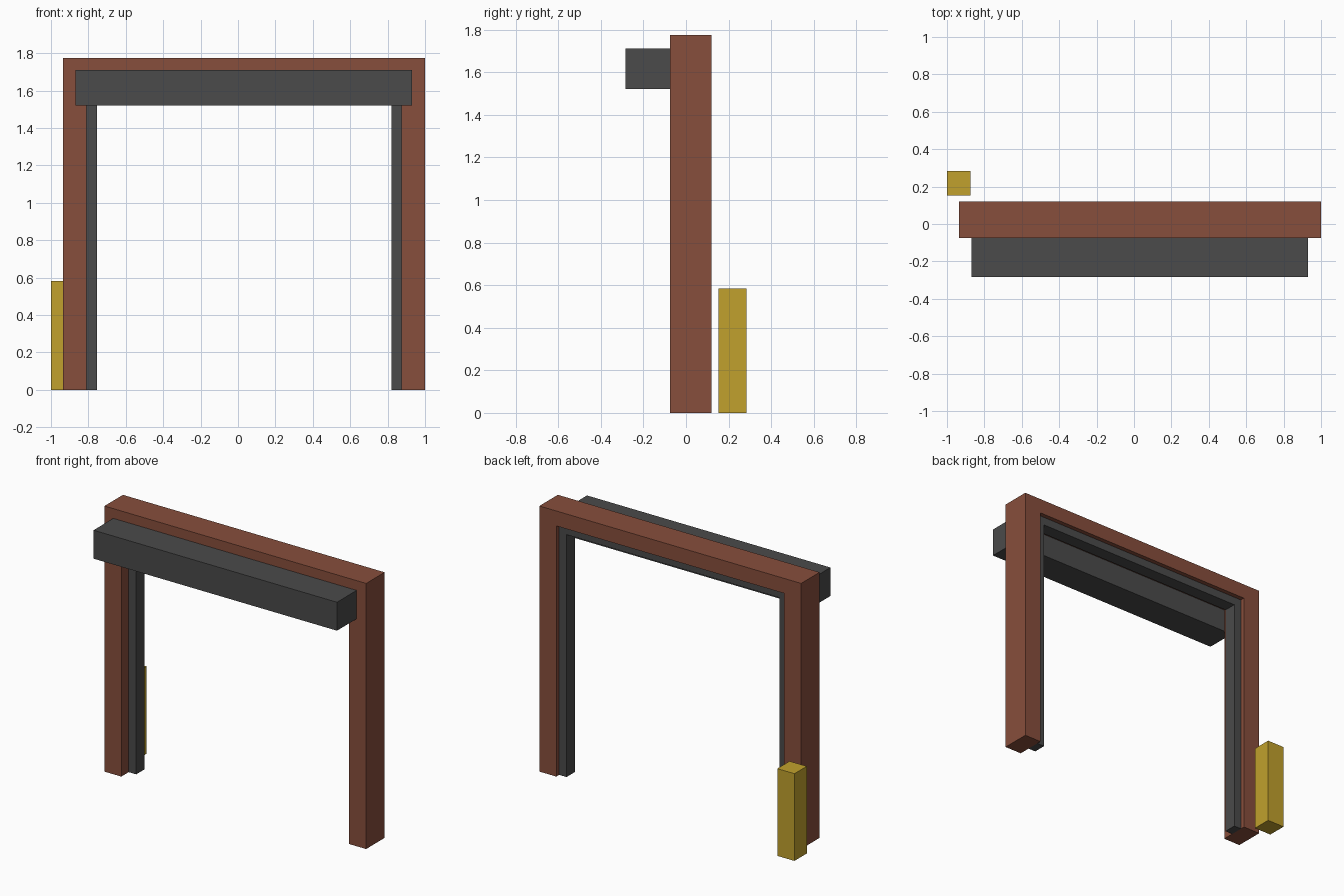
import bpy
import bmesh

default = bpy.data.objects.get("Cube")
if default:
    bpy.data.objects.remove(default, do_unlink=True)


def material(name, rgb):
    mat = bpy.data.materials.new(name)
    mat.use_nodes = True
    mat.diffuse_color = (*rgb, 1)
    mat.node_tree.nodes["Principled BSDF"].inputs["Base Color"].default_value = (*rgb, 1)
    return mat


brick = material("brick red", (0.245, 0.077, 0.045))
steel = material("dark grey steel", (0.069, 0.069, 0.069))
yellow = material("safety yellow", (0.533, 0.356, 0.026))


def extrude_profile(name, profile, y0, y1, mat):
    """Extrude an x-z outline from y0 back to y1."""
    bm = bmesh.new()
    face = bm.faces.new([bm.verts.new((x, y0, z)) for x, z in profile])
    result = bmesh.ops.extrude_face_region(bm, geom=[face])
    verts = [v for v in result["geom"] if isinstance(v, bmesh.types.BMVert)]
    bmesh.ops.translate(bm, verts=verts, vec=(0, y1 - y0, 0))
    bmesh.ops.recalc_face_normals(bm, faces=bm.faces)
    mesh = bpy.data.meshes.new(name)
    bm.to_mesh(mesh)
    bm.free()
    mesh.materials.append(mat)
    obj = bpy.data.objects.new(name, mesh)
    bpy.context.collection.objects.link(obj)
    return obj


def box(name, x0, x1, y0, y1, z0, z1, mat):
    return extrude_profile(name, [(x0, z0), (x1, z0), (x1, z1), (x0, z1)], y0, y1, mat)


def portal(name, x0, x1, top, side, head, y0, y1, mat):
    """Door surround: two posts joined by a header, open at the floor."""
    a, b, c = x0 + side, x1 - side, top - head
    outline = [(x0, 0), (a, 0), (a, c), (b, c), (b, 0), (x1, 0), (x1, top), (x0, top)]
    return extrude_profile(name, outline, y0, y1, mat)


# Masonry surround and the recessed steel guide frame inside it
portal("brick_surround", -0.935, 1.0, 1.775, 0.125, 0.10, -0.075, 0.12, brick)
portal("guide_frame", -0.81, 0.875, 1.675, 0.055, 0.055, 0.003, 0.09, steel)

# Shutter roll housing on the front
box("shutter_housing", -0.87, 0.93, -0.283, -0.075, 1.52, 1.71, steel)

# Protective bollard behind the right post
box("bollard", -1.0, -0.873, 0.153, 0.283, 0, 0.583, yellow)
